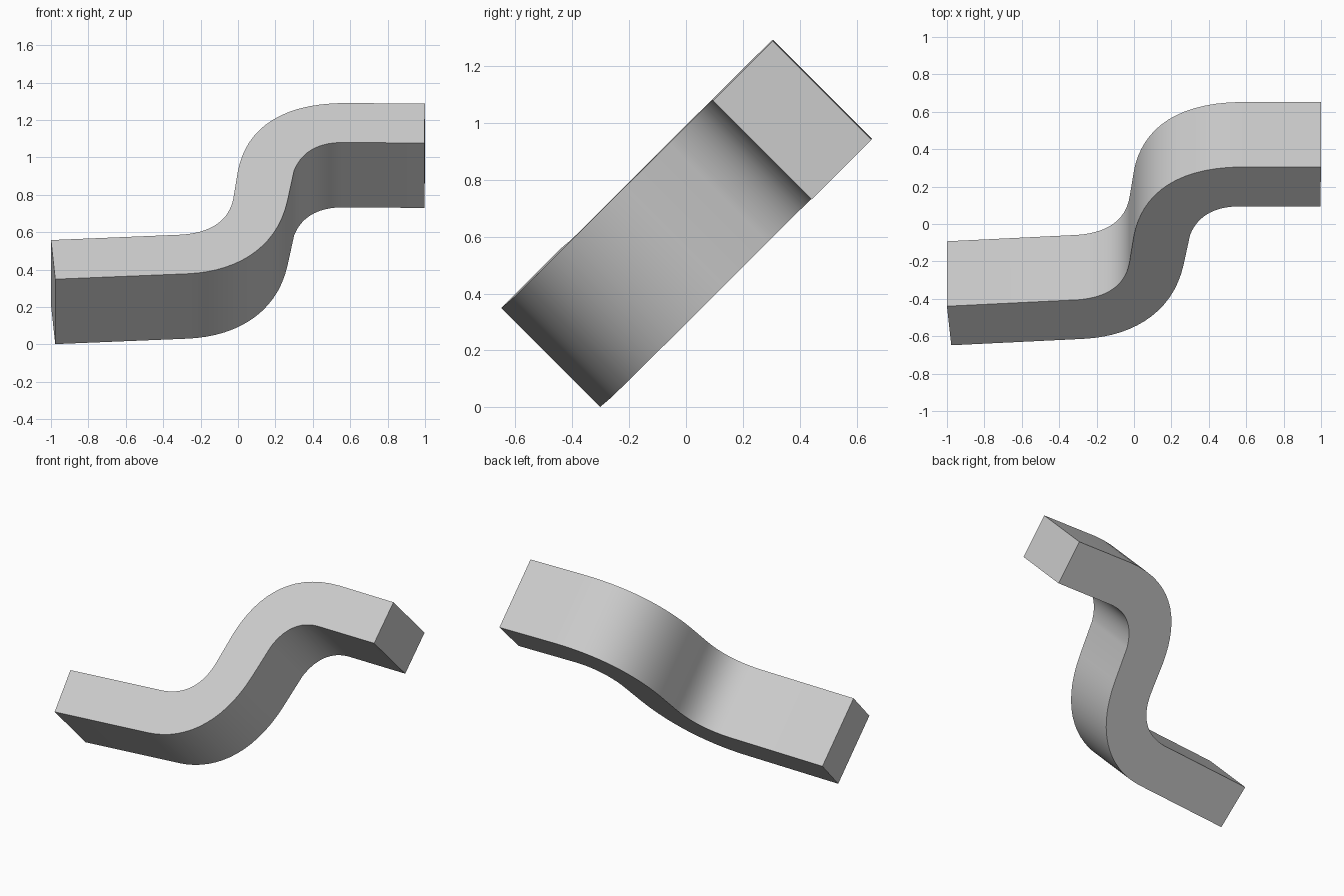
import bpy, bmesh, math
from mathutils import Vector
from mathutils.geometry import interpolate_bezier

cube = bpy.data.objects.get("Cube")
if cube:
    bpy.data.objects.remove(cube, do_unlink=True)

grey = bpy.data.materials.new("plain grey")
grey.use_nodes = True
grey.diffuse_color = (0.6, 0.6, 0.6, 1)
grey.node_tree.nodes["Principled BSDF"].inputs["Base Color"].default_value = (0.6, 0.6, 0.6, 1)

STEPS = 16
WIDTH = Vector((0, 0.347, -0.347))   # sideways sweep of the bar


def edge(start, bend_a, bend_b, end):
    """Straight lead, two curved bends, straight tail; x and z on the upper side."""
    points = [Vector(start)]
    for bend in (bend_a, bend_b):
        points += interpolate_bezier(*[Vector(p) for p in bend], STEPS)
    points.append(Vector(end))
    # The bar lies in a plane tilted by 45 degrees
    return [Vector((p.x, p.y - 0.99 + 0.0075 * p.x, p.y)) for p in points]


upper = edge((-1, 0.558),
             ((-0.3, 0.587), (-0.12, 0.6), (-0.045, 0.68), (-0.025, 0.78)),
             ((0, 0.93), (0.04, 1.13), (0.2, 1.291), (0.58, 1.291)),
             (1, 1.287))
lower = edge((-0.977, 0.349),
             ((-0.27, 0.378), (0, 0.39), (0.21, 0.52), (0.265, 0.77)),
             ((0.3, 0.93), (0.34, 1.03), (0.43, 1.08), (0.56, 1.08)),
             (0.996, 1.077))

# Loft four-sided sections along the two edges
bm = bmesh.new()
rings = [[bm.verts.new(p) for p in (u, l, l + WIDTH, u + WIDTH)]
         for u, l in zip(upper, lower)]
for a, b in zip(rings, rings[1:]):
    for i in range(4):
        j = (i + 1) % 4
        bm.faces.new((a[i], a[j], b[j], b[i]))
bm.faces.new(rings[0])
bm.faces.new(rings[-1])
bmesh.ops.recalc_face_normals(bm, faces=bm.faces)

mesh = bpy.data.meshes.new("bent_bar")
bm.to_mesh(mesh)
bm.free()
mesh.materials.append(grey)
bar = bpy.data.objects.new("bent_bar", mesh)
bpy.context.collection.objects.link(bar)
bpy.context.view_layer.objects.active = bar
bar.select_set(True)
bpy.ops.object.shade_smooth_by_angle(angle=math.radians(35))
